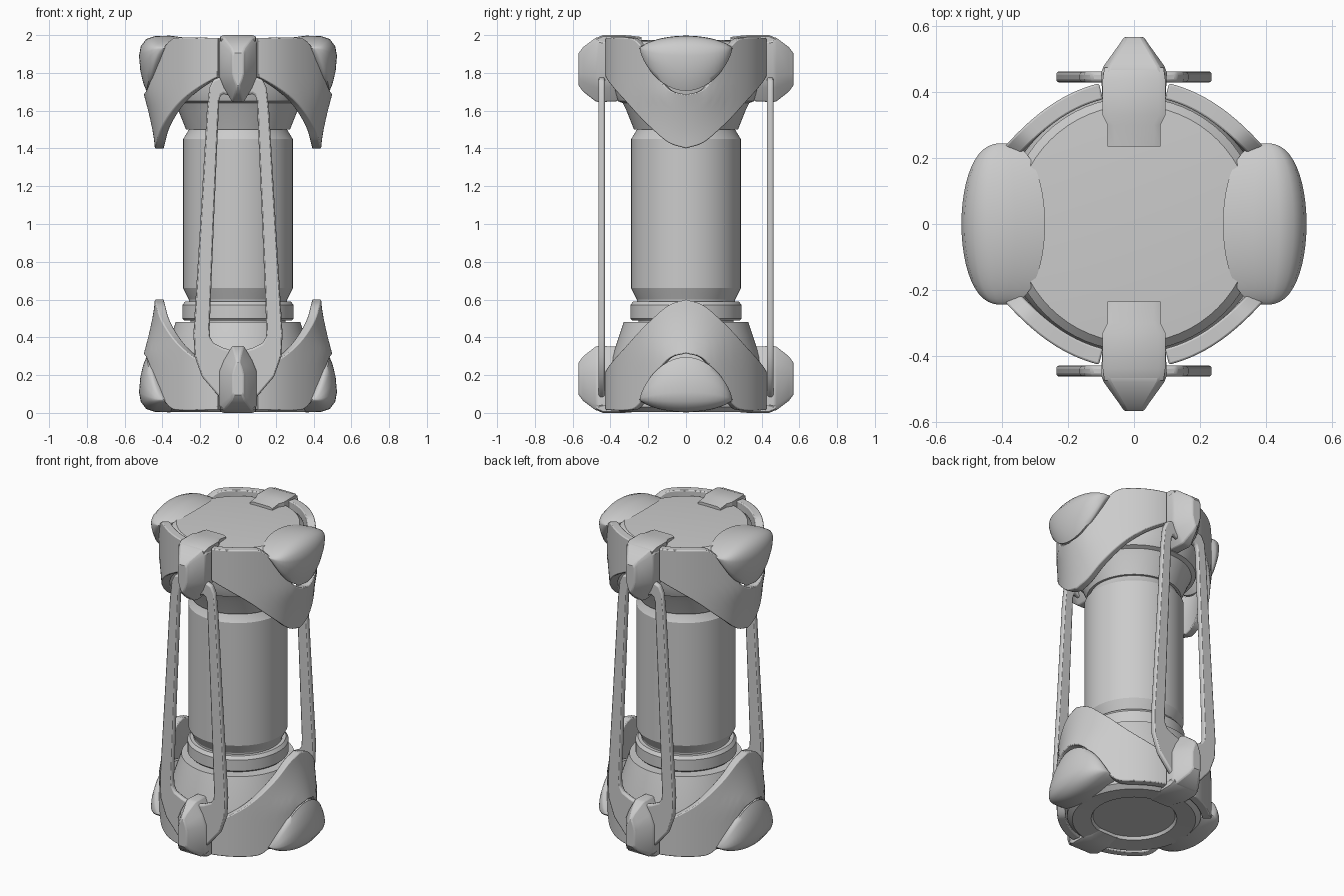
import bpy, bmesh, math

if "Cube" in bpy.data.objects:
    bpy.data.objects.remove(bpy.data.objects["Cube"])


def build(name, rings, flip=(1, 1, 1), loop_rings=False, closed=True, caps=True, bevel=0, angle=35):
    """Loft a list of equal-length point rings; flip mirrors x, y, and z about z = 1."""
    bm = bmesh.new()
    sx, sy, sz = flip
    vs = [[bm.verts.new((x * sx, y * sy, 1 + (z - 1) * sz)) for x, y, z in r] for r in rings]
    m, n = len(vs), len(vs[0])
    for i in range(m if loop_rings else m - 1):
        for j in range(n if closed else n - 1):
            a, b = vs[i], vs[(i + 1) % m]
            k = (j + 1) % n
            bm.faces.new((a[j], a[k], b[k], b[j]))
    if caps:
        bm.faces.new(vs[0])
        bm.faces.new(vs[-1])
    bmesh.ops.remove_doubles(bm, verts=bm.verts, dist=1e-5)
    bmesh.ops.recalc_face_normals(bm, faces=bm.faces)
    me = bpy.data.meshes.new(name)
    bm.to_mesh(me)
    bm.free()
    ob = bpy.data.objects.new(name, me)
    bpy.context.collection.objects.link(ob)
    bpy.ops.object.select_all(action='DESELECT')
    bpy.context.view_layer.objects.active = ob
    ob.select_set(True)
    bpy.ops.object.shade_smooth_by_angle(angle=math.radians(angle))
    if bevel:
        b = ob.modifiers.new("bevel", 'BEVEL')
        b.width, b.segments, b.limit_method = bevel, 2, 'ANGLE'
        b.angle_limit = math.radians(40)
    return ob


def lathe(name, profile, n=64):
    rings = [[(r * math.cos(2 * math.pi * j / n), r * math.sin(2 * math.pi * j / n), z)
              for j in range(n)] for r, z in profile]
    build(name, rings, angle=20)


def interp(x, pts):
    """Smooth (Catmull-Rom style) interpolation of a short table."""
    for i in range(len(pts) - 1):
        (x0, y0), (x1, y1) = pts[i], pts[i + 1]
        if x <= x1:
            xa, ya = pts[max(i - 1, 0)]
            xb, yb = pts[min(i + 2, len(pts) - 1)]
            m0, m1 = (y1 - ya) / (x1 - xa), (yb - y0) / (xb - x0)
            h, t = x1 - x0, (x - x0) / (x1 - x0)
            return ((2*t**3 - 3*t*t + 1) * y0 + (t**3 - 2*t*t + t) * h * m0
                    + (3*t*t - 2*t**3) * y1 + (t**3 - t*t) * h * m1)
    return pts[-1][1]


# Central canister, collar ring, base and cap
lathe("canister", [(.25, .46), (.26, .6), (.29, .66), (.29, 1.45), (.26, 1.5), (.25, 1.55)])
lathe("collar_ring", [(.25, .49), (.285, .49), (.295, .5), (.295, .57), (.28, .59), (.25, .59)])
lathe("base", [(.24, .03), (.25, .012), (.36, .005), (.39, .03), (.40, .25), (.39, .3),
               (.33, .48), (.25, .48)])
lathe("cap", [(.25, 1.5), (.275, 1.5), (.315, 1.6), (.335, 1.64), (.36, 1.65),
              (.385, 1.72), (.385, 1.94), (.36, 1.965), (.2, 1.975)])

# Curved shell bands: lower and upper edge height against angle in degrees
LOW = [(0, 1.40), (12, 1.43), (25, 1.51), (45, 1.64), (60, 1.715), (76, 1.78)]
HIGH = [(0, 1.685), (10, 1.71), (19, 1.79), (27, 1.90), (35, 1.965), (42, 1.985), (76, 1.985)]


def band(name, flip):
    rings = []
    for i in range(-38, 39):
        d = i * 2
        lo, hi = interp(abs(d), LOW), interp(abs(d), HIGH)
        c, s = math.cos(math.radians(d)), math.sin(math.radians(d))
        outer, inner = [], []
        for k in range(7):
            z = lo + (hi - lo) * k / 6
            r = .44 + .06 * min(1, max(0, (z - 1.4) / .29)) ** 1.4 * c ** 8
            outer.append((r * c, r * s, z))
            inner.append(((r - .05) * c, (r - .05) * s, z))
        rings.append(outer + inner[::-1])
    build(name, rings, flip, bevel=.006)


# Bulbous side knobs: one xz profile shrinking towards both ends in y
KNOB = [(.27, 1.985), (.36, 1.997), (.44, 1.995), (.485, 1.98), (.515, 1.94), (.524, 1.89),
        (.517, 1.81), (.5, 1.74), (.485, 1.705), (.465, 1.705), (.42, 1.77), (.38, 1.85), (.345, 1.94)]


def knob(name, flip):
    rings = []
    for i in range(25):
        t = math.sin(math.pi * (i / 24 - .5))
        q = max(1 - t * t, 1e-3)
        rings.append([(.40 + (x - .40) * q ** .4, .245 * t, 1.93 + (z - 1.93) * q ** .7)
                      for x, z in KNOB])
    build(name, rings, flip, angle=50)


# Faceted clamps with a pointed nose and a tab reaching over the end face
CLAMP = [(.08, 1.99), (.1, 1.96), (.1, 1.78), (.075, 1.72), (.03, 1.645)]
CLAMP = CLAMP + [(-x, z) for x, z in CLAMP[::-1]]


def clamp(name, flip):
    rings = []
    for y, sx, sz in [(.36, .95, .97), (.46, 1, 1), (.48, .92, .97), (.545, .45, .68), (.568, .3, .5)]:
        rings.append([(x * sx, -y, 1.82 + (z - 1.82) * sz) for x, z in CLAMP])
    build(name, rings, flip, bevel=.006, angle=25)
    tab = []
    for y, w, top in [(.235, .08, 1.99), (.3, .08, 1.998), (.33, .095, 2.0), (.44, .095, 2.0), (.475, .09, 1.985)]:
        tab.append([(-w, -y, 1.94), (w, -y, 1.94), (w, -y, top - .008), (w - .02, -y, top),
                    (.02 - w, -y, top), (-w, -y, top - .008)])
    build(name + "_tab", tab, flip, angle=25)


# Flat handle loops on the front and back
OUTER = [(.05, 1.75), (.09, 1.78), (.13, 1.765), (.152, 1.72), (.165, 1.6), (.2, 1.0),
         (.236, .42), (.23, .3), (.19, .19), (.1, .085), (.03, .06)]
INNER = [(.05, 1.68), (.075, 1.69), (.092, 1.68), (.1, 1.65), (.103, 1.58), (.128, 1.0),
         (.15, .45), (.147, .4), (.13, .37), (.08, .345), (.03, .33)]


def handle(name, flip):
    o = OUTER + [(-x, z) for x, z in OUTER[::-1]]
    i = INNER + [(-x, z) for x, z in INNER[::-1]]
    rings = [[(x, y, z) for x, z in p] for p, y in
             [(o, -.463), (o, -.43), (i, -.43), (i, -.463)]]
    build(name, rings, flip, loop_rings=True, caps=False, bevel=.011)


for sz, level in ((1, "upper"), (-1, "lower")):
    for s, side, face in ((1, "right", "front"), (-1, "left", "back")):
        band(f"{level}_{side}_band", (s, 1, sz))
        knob(f"{level}_{side}_knob", (s, 1, sz))
        clamp(f"{level}_{face}_clamp", (1, s, sz))
handle("front_handle", (1, 1, 1))
handle("back_handle", (1, -1, 1))
